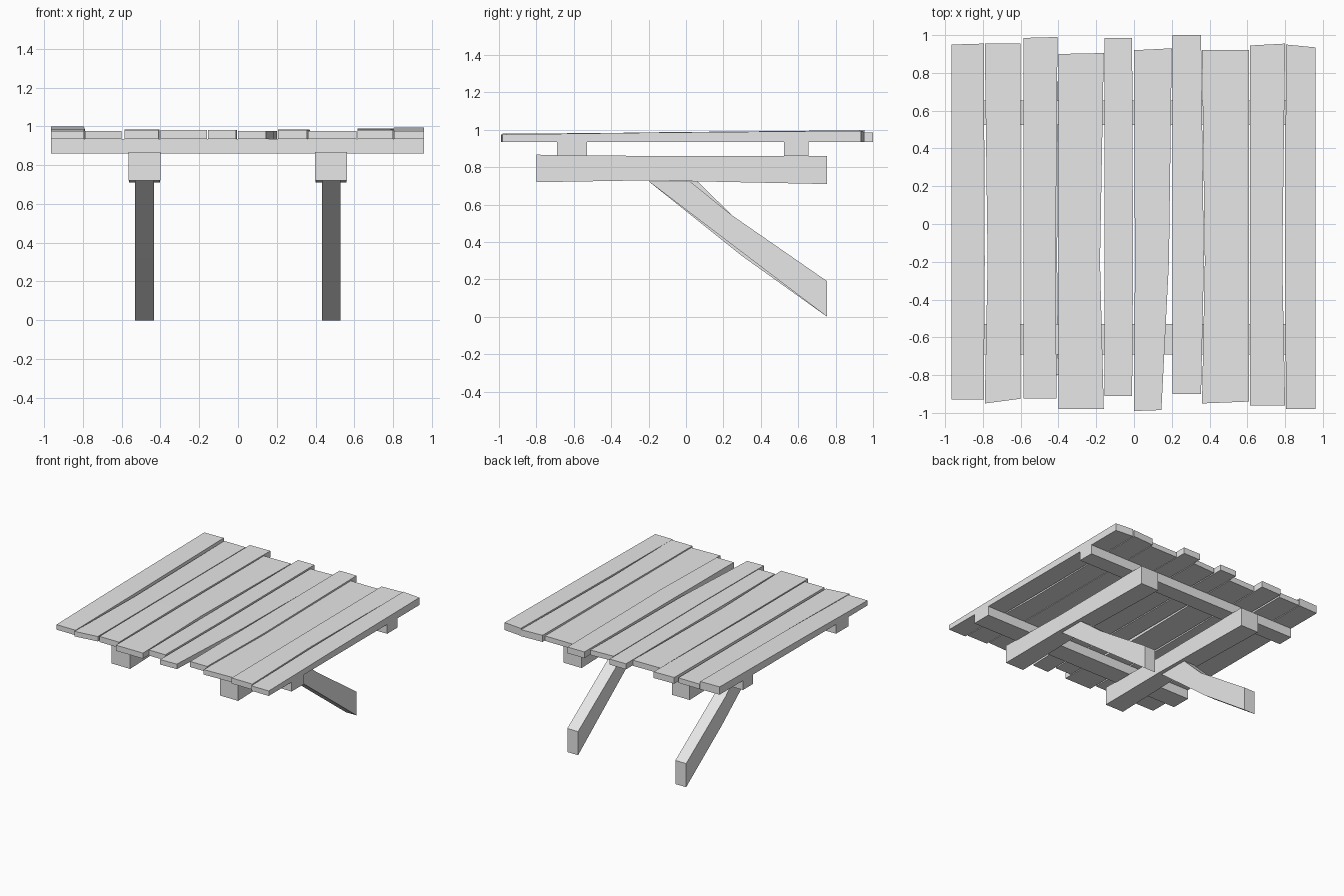
import bpy
import bmesh

old = bpy.data.objects.get("Cube")
if old:
    bpy.data.objects.remove(old, do_unlink=True)

wood = bpy.data.materials.new("grey wood")
wood.use_nodes = True
GREY = (0.8, 0.8, 0.8, 1.0)
wood.diffuse_color = GREY
wood.node_tree.nodes["Principled BSDF"].inputs["Base Color"].default_value = GREY


def loft(name, rings):
    """Skin a run of four-cornered sections and cap both ends."""
    bm = bmesh.new()
    loops = [[bm.verts.new(p) for p in ring] for ring in rings]
    for a, b in zip(loops, loops[1:]):
        for i in range(4):
            j = (i + 1) % 4
            bm.faces.new((a[i], a[j], b[j], b[i]))
    bm.faces.new(loops[0])
    bm.faces.new(loops[-1])
    bmesh.ops.recalc_face_normals(bm, faces=bm.faces)
    mesh = bpy.data.meshes.new(name)
    bm.to_mesh(mesh)
    bm.free()
    mesh.materials.append(wood)
    obj = bpy.data.objects.new(name, mesh)
    bpy.context.collection.objects.link(obj)
    return obj


def section(left, right, y, bottom, top, skew=0):
    """Upright rectangle across the length; skew pushes its right side along y."""
    return [(left, y, bottom), (right, y + skew, bottom),
            (right, y + skew, top), (left, y, top)]


# Deck planks: (left, right, y, skew) at the front, (left, right) in the middle,
# (left, right, y, skew) at the back, then the top height at front and back
planks = [
    ((-.965, -.795, -.93, 0), (-.965, -.79), (-.965, -.795, .95, .005), (.975, .998)),
    ((-.79, -.6, -.95, .025), (-.775, -.6), (-.79, -.6, .955, 0), (.975, .975)),
    ((-.585, -.41, -.925, 0), (-.585, -.415), (-.585, -.405, .985, .005), (.98, .985)),
    ((-.4, -.16, -.98, 0), (-.4, -.18), (-.4, -.16, .9, .005), (.98, .98)),
    ((-.155, -.01, -.91, 0), (-.155, -.005), (-.155, -.01, .985, 0), (.98, .98)),
    ((0, .145, -.99, .005), (.005, .185), (0, .2, .92, .01), (.975, .975)),
    ((.205, .355, -.9, 0), (.205, .37), (.205, .355, 1, 0), (.98, .985)),
    ((.36, .61, -.95, .01), (.375, .61), (.36, .61, .92, 0), (.975, .975)),
    ((.615, .8, -.96, 0), (.615, .785), (.615, .8, .945, .01), (.98, .988)),
    ((.805, .96, -.98, 0), (.8, .96), (.805, .96, .95, -.015), (.975, .995)),
]
DECK = 0.935
for n, (front, mid, back, tops) in enumerate(planks, 1):
    loft(f"deck_plank_{n}", [
        section(*front[:3], DECK, tops[0], front[3]),
        section(*mid, -0.2, DECK, sum(tops) / 2),
        section(*back[:3], DECK, tops[1], back[3]),
    ])

# Cross beams under the planks
for name, near, far in (("front", -.69, -.53), ("back", .525, .655)):
    loft(f"{name}_cross_beam", [section(-.965, .96, y, .86, DECK) for y in (near, far)])

# Long beams and slanting braces on each side
for name, x in (("right", -.482), ("left", .48)):
    loft(f"{name}_long_beam", [
        section(x - .082, x + .082, -.8, .72, .867),
        section(x - .075, x + .075, -.2, .73, .86),
        section(x - .08, x + .08, .755, .71, .86),
    ])
    bend = 0.02 if name == "right" else 0.0
    profile = [((-.2, .725), (.02 + bend * 2, .725)),
               ((.3, .345 - bend), (.25, .54)),
               ((.755, 0), (.755, .19))]
    loft(f"{name}_brace", [
        [(x - .048, *low), (x + .048, *low), (x + .048, *high), (x - .048, *high)]
        for low, high in profile
    ])
